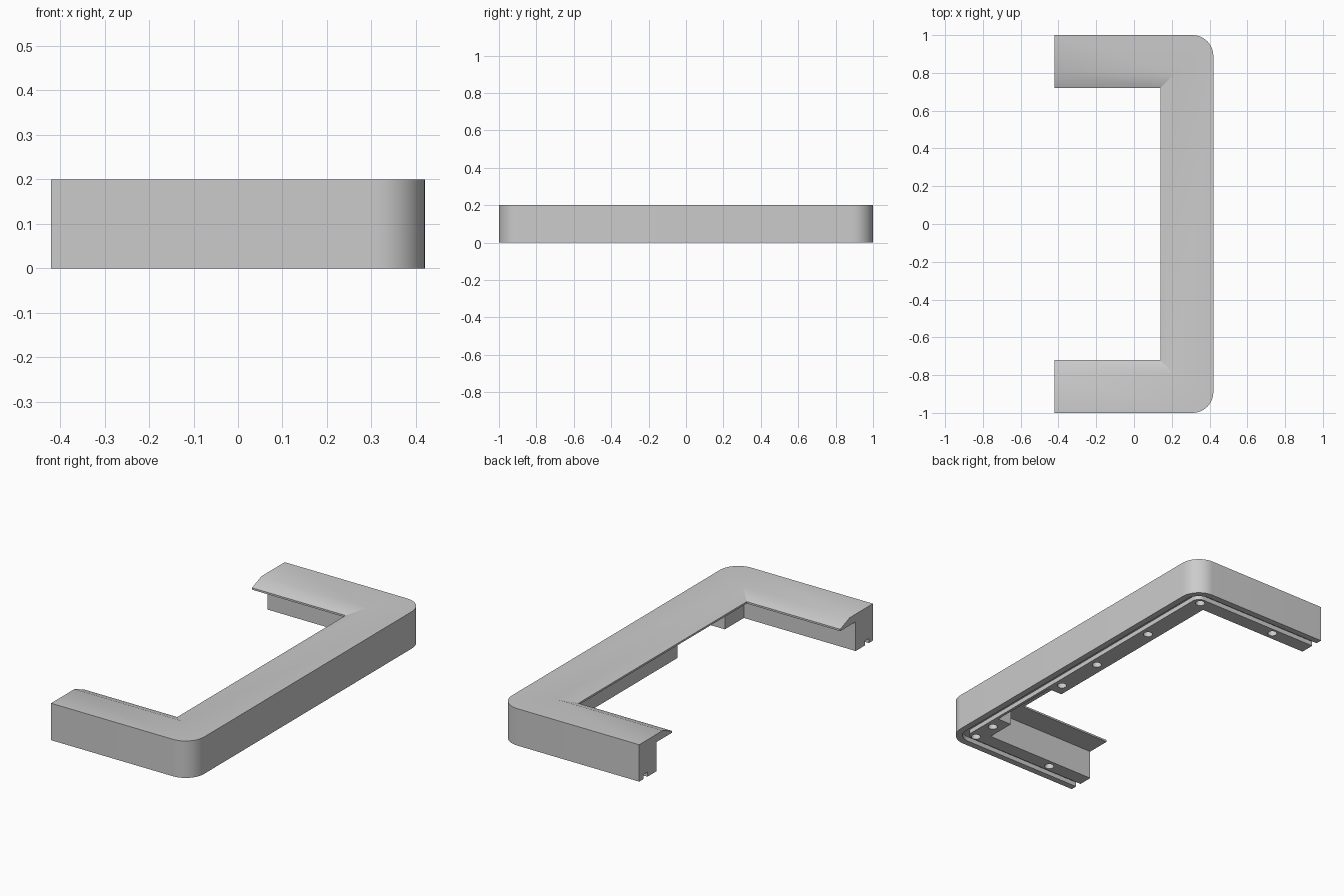
import bpy, bmesh, math
from mathutils import Matrix

if "Cube" in bpy.data.objects:
    bpy.data.objects.remove(bpy.data.objects["Cube"])

HX, HY, R, ARC = 0.42, 1.0, 0.11, 12   # half sizes, outer corner radius, corner steps

grey = bpy.data.materials.new("plain_grey")
grey.diffuse_color = (0.6, 0.6, 0.6, 1)
grey.use_nodes = True
grey.node_tree.nodes["Principled BSDF"].inputs["Base Color"].default_value = grey.diffuse_color


def make_object(name, bm):
    bmesh.ops.recalc_face_normals(bm, faces=bm.faces)
    mesh = bpy.data.meshes.new(name)
    bm.to_mesh(mesh)
    bm.free()
    mesh.materials.append(grey)
    obj = bpy.data.objects.new(name, mesh)
    bpy.context.collection.objects.link(obj)
    return obj


# Cross-section: (inset on arms, inset on long bar, height)
profile = [
    (0, 0, 0), (0, 0, 0.2), (0.2, 0.2, 0.2),            # outer wall, flat top
    (0.28, 0.28, 0.168), (0.28, 0.28, 0.158),           # sloped overhanging lip
    (0.148, 0.17, 0.158), (0.148, 0.17, 0),             # inner wall
    (0.07, 0.07, 0), (0.07, 0.07, 0.025),               # seal groove underneath
    (0.035, 0.035, 0.025), (0.035, 0.035, 0),
]


def path(arm, bar):
    """Plan outline of the U for one profile point; corners turn sharp past R."""
    r = max(R - max(arm, bar), 0)
    half = [(-HX, HY - arm)]
    for i in range(ARC + 1):
        a = math.pi / 2 * (1 - i / ARC)
        half.append((HX - bar - r + r * math.cos(a), HY - arm - r + r * math.sin(a)))
    return half + [(x, -y) for x, y in reversed(half)]


# U-shaped frame swept around the path
bm = bmesh.new()
rails = [[bm.verts.new((x, y, z)) for x, y in path(a, b)] for a, b, z in profile]
n = len(rails)
for k in range(n):
    p, q = rails[k], rails[(k + 1) % n]
    for i in range(len(p) - 1):
        bm.faces.new((p[i], p[i + 1], q[i + 1], q[i]))
for end in (0, -1):
    bm.faces.new([rail[end] for rail in rails])
bmesh.ops.remove_doubles(bm, verts=bm.verts, dist=1e-5)
frame = make_object("frame", bm)

# Screw holes along the underside
holes = [(-0.18, 0.895), (0.305, 0.895), (0.305, 0.475), (0.305, 0.065),
         (0.305, -0.215), (0.305, -0.77), (0.305, -0.905), (-0.18, -0.895)]
bm = bmesh.new()
for x, y in holes:
    bmesh.ops.create_cone(bm, cap_ends=True, segments=24, radius1=0.024, radius2=0.024,
                          depth=0.2, matrix=Matrix.Translation((x, y, 0)))
hole_cutter = make_object("hole_cutter", bm)

# Gap in the inner wall of the long bar
bm = bmesh.new()
bmesh.ops.create_cube(bm, size=1, matrix=Matrix.Translation((0.2675, -0.4875, 0.06))
                      @ Matrix.Diagonal((0.135, 0.405, 0.2, 1)))
gap_cutter = make_object("gap_cutter", bm)

bpy.context.view_layer.objects.active = frame
frame.select_set(True)
for cutter in (hole_cutter, gap_cutter):
    cutter.hide_render = True
    mod = frame.modifiers.new("cut", 'BOOLEAN')
    mod.operation, mod.solver, mod.object = 'DIFFERENCE', 'EXACT', cutter
    bpy.ops.object.modifier_apply(modifier=mod.name)
    bpy.data.objects.remove(cutter)

bpy.ops.object.shade_smooth_by_angle(angle=math.radians(30))
